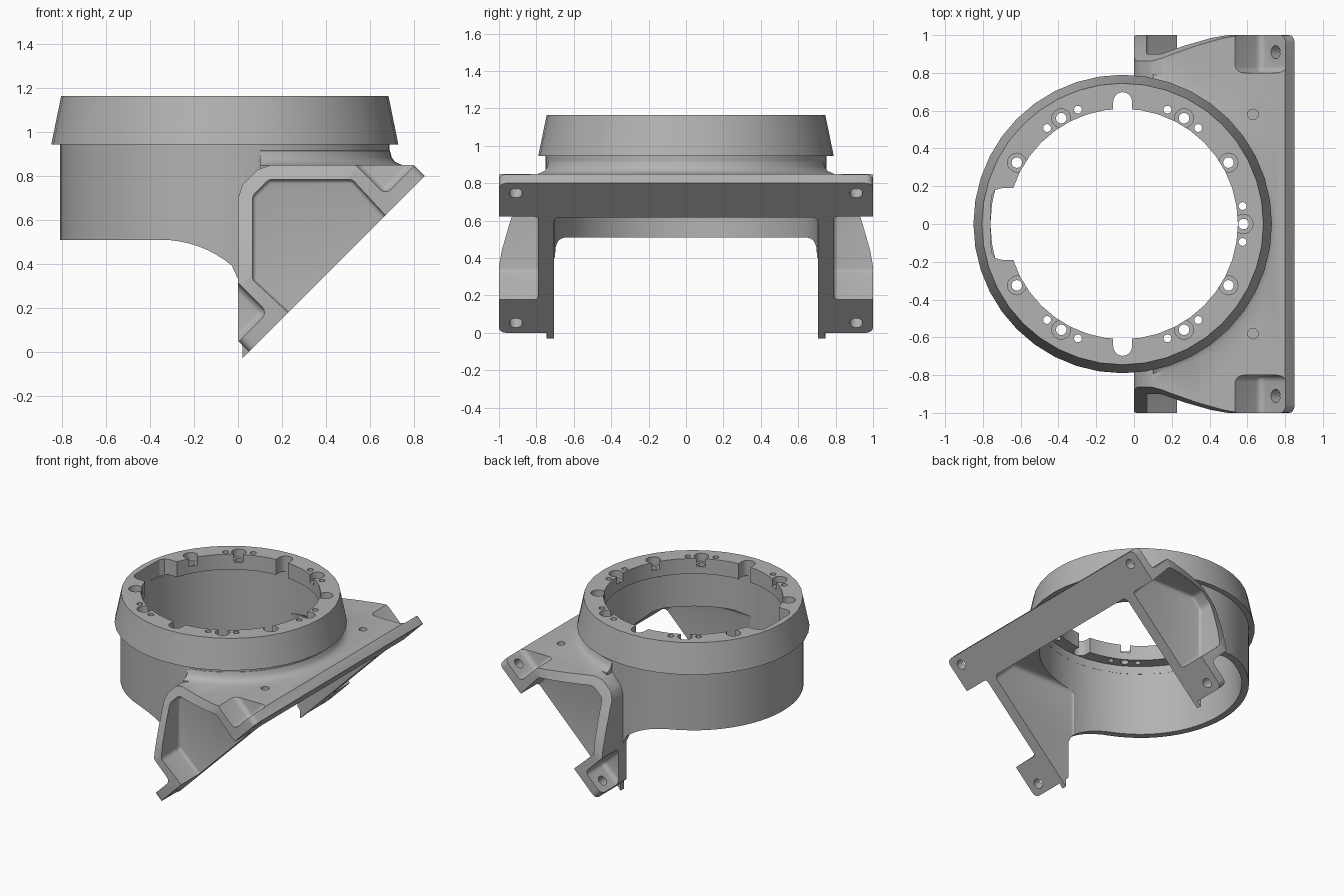
import bpy
import bmesh
from math import sin, cos, pi, sqrt
from mathutils import Vector

cube = bpy.data.objects.get("Cube")
if cube:
    bpy.data.objects.remove(cube, do_unlink=True)

metal = bpy.data.materials.new("cast_grey")
metal.use_nodes = True
GREY = (0.45, 0.45, 0.45, 1)
metal.diffuse_color = GREY
metal.node_tree.nodes["Principled BSDF"].inputs["Base Color"].default_value = GREY

CX = -0.06      # ring centre
R2 = sqrt(2)


# Frames: each maps (u, v, depth) to x, y, z
def side_frame(u, v, w):
    return Vector((u, w, v))


def plan_frame(u, v, w):
    return Vector((u, v, w))


def slanted(s, y, d):
    """s runs up the 45 degree mounting plane, d is height above it."""
    return Vector(((R2 * (s - d) + 0.05) / 2, y, (R2 * (s + d) - 0.05) / 2))


def slant_section(d, y, s):
    return slanted(s, y, d)


def finish(name, bm):
    bmesh.ops.recalc_face_normals(bm, faces=bm.faces[:])
    mesh = bpy.data.meshes.new(name)
    bm.to_mesh(mesh)
    bm.free()
    mesh.materials.append(metal)
    obj = bpy.data.objects.new(name, mesh)
    bpy.context.collection.objects.link(obj)
    return obj


def prism(name, pts, lo, hi, frame, bevel=0, sides_only=False):
    bm = bmesh.new()
    a = [bm.verts.new(frame(u, v, lo)) for u, v in pts]
    b = [bm.verts.new(frame(u, v, hi)) for u, v in pts]
    bm.faces.new(a)
    bm.faces.new(b)
    rails = []
    for i in range(len(pts)):
        j = (i + 1) % len(pts)
        bm.faces.new((a[i], a[j], b[j], b[i]))
        rails.append(bm.edges.get((a[i], b[i])))
    bmesh.ops.recalc_face_normals(bm, faces=bm.faces[:])
    if bevel:
        bmesh.ops.bevel(bm, geom=rails if sides_only else bm.edges[:], offset=bevel,
                        segments=4, profile=0.5, affect='EDGES')
    return finish(name, bm)


def rect(u0, u1, v0, v1):
    return [(u0, v0), (u1, v0), (u1, v1), (u0, v1)]


def circle(x, y, r, n):
    return [(x + r * cos(2 * pi * i / n), y + r * sin(2 * pi * i / n)) for i in range(n)]


def revolve(name, profile, n):
    bm = bmesh.new()
    rings = [[bm.verts.new((CX + r * cos(2 * pi * i / n), r * sin(2 * pi * i / n), z))
              for i in range(n)] for r, z in profile]
    for k, ring in enumerate(rings):
        nxt = rings[(k + 1) % len(rings)]
        for i in range(n):
            j = (i + 1) % n
            bm.faces.new((ring[i], ring[j], nxt[j], nxt[i]))
    return finish(name, bm)


def boolean(target, tool, op='DIFFERENCE'):
    mod = target.modifiers.new("bool", 'BOOLEAN')
    mod.operation = op
    mod.solver = 'EXACT'
    mod.object = tool
    bpy.context.view_layer.objects.active = target
    bpy.ops.object.modifier_apply(modifier=mod.name)
    bpy.data.objects.remove(tool, do_unlink=True)


# Wedge bracket: rounded block trimmed by its side profile and waisted outline
S0, S1 = 0.05 / R2, 1.65 / R2
housing = prism("bracket_housing", rect(S0, S1, -1, 1), -0.05, 0.75, slanted, 0.04, True)
profile = [(0, -0.3), (0, 0.70), (0.02, 0.76), (0.09, 0.83), (0.15, 0.85), (1.1, 0.85), (1.1, -0.3)]
boolean(housing, prism("trim", profile, -1.2, 1.2, side_frame), 'INTERSECT')
waist = [(-0.1, 1.02), (0.2, 1.02), (0.24, 1), (0.3, 0.985), (0.4, 0.945), (0.5, 0.895),
         (0.58, 0.85), (0.8, 0.76)]
outline = waist + [(d, -y) for d, y in reversed(waist)]
boolean(housing, prism("trim", outline, -0.5, 1.8, slant_section), 'INTERSECT')

# Side pockets, bolt pads and bolt holes on both sides
pocket = [(0.065, 0.33), (0.33, 0.085), (0.765, 0.52), (0.52, 0.785), (0.14, 0.785), (0.065, 0.71)]
for side in (-1, 1):
    lo, hi = sorted((0.79 * side, 1.3 * side))
    boolean(housing, prism("cut", pocket, lo, hi, side_frame, 0.02))
    lo, hi = sorted((0.8 * side, 1.3 * side))
    for s_lo, s_hi, s_bolt in ((0.98, 1.4, 1.092), (-0.2, 0.222, 0.11)):
        boolean(housing, prism("cut", rect(s_lo, s_hi, lo, hi), 0.067, 0.5, slanted, 0.035))
        boolean(housing, prism("cut", circle(s_bolt, 0.91 * side, 0.035, 20), -0.2, 0.2, slanted))

# Cylindrical body with a lower edge that sweeps down into the bracket
body = prism("body", circle(CX, 0, 0.75, 64), -0.1, 1.0, plan_frame)
sweep = [(-0.35 + 0.5 * sin(a), 0.01 + 0.5 * cos(a)) for a in [i * pi / 36 for i in range(9)]]
skirt = [(-1, 0.51)] + sweep + [(0.01, 0.31), (0.03, -0.3), (1, -0.3), (1, 1.2), (-1, 1.2)]
boolean(body, prism("trim", skirt, -1, 1, side_frame), 'INTERSECT')
boolean(housing, body, 'UNION')

# Fillet between shelf and body
fillet = revolve("fillet", [(0.735, 0.925), (0.752, 0.915), (0.76, 0.885), (0.775, 0.865),
                            (0.81, 0.849), (0.81, 0.81), (0.735, 0.81)], 64)
boolean(fillet, prism("trim", rect(0.1, 1, -1, 1), 0.5, 1.2, plan_frame), 'INTERSECT')
boolean(housing, fillet, 'UNION')

# Flat mounting plane, main bore and open throat between the legs
boolean(housing, prism("cut", rect(-1, 2, -1.5, 1.5), -1.5, 0, slanted))
boolean(housing, prism("cut", circle(CX, 0, 0.70, 64), -0.4, 1.2, plan_frame))
throat = [(-0.06, -0.4), (0.9, -0.4), (0.9, 0.385), (0.52, 0.765), (-0.06, 0.765)]
boolean(housing, prism("cut", throat, -0.707, 0.707, side_frame, 0.035))

# Blind holes in the shelf
for side in (-1, 1):
    boolean(housing, prism("cut", circle(0.63, 0.58 * side, 0.028, 16), 0.79, 1, plan_frame))

# Tapered flange ring with inner lip
flange = revolve("flange_ring", [(0.61, 1.05), (0.61, 1.165), (0.745, 1.165), (0.79, 0.945),
                                 (0.73, 0.945), (0.73, 0.99), (0.70, 0.99), (0.70, 1.05)], 40)


def flange_cut(pts, z0):
    boolean(flange, prism("cut", pts, z0, 1.3, plan_frame))


# Wide notch and two round-ended notches in the lip
half = [(-0.5, 0.19), (-0.70, 0.19), (-0.735, 0.18), (-0.755, 0.15)]
flange_cut(half + [(-0.76, 0)] + [(x, -y) for x, y in reversed(half)], 1.045)
for side in (-1, 1):
    arc = [(CX + 0.05 * cos(i * pi / 8), side * (0.648 + 0.05 * sin(i * pi / 8))) for i in range(9)]
    flange_cut(arc + [(CX - 0.05, 0.5 * side), (CX + 0.05, 0.5 * side)], 1.045)

# Counterbored bolt holes and small pin holes
for dx, y in ((0.56, 0.325), (0.325, 0.56)):
    for sx in (-1, 1):
        for sy in (-1, 1):
            flange_cut(circle(CX + sx * dx, sy * y, 0.05, 20), 1.105)
            flange_cut(circle(CX + sx * dx, sy * y, 0.028, 16), 0.9)
flange_cut(circle(0.58, 0, 0.05, 20), 1.105)
flange_cut(circle(0.58, 0, 0.028, 16), 0.9)
for sy in (-1, 1):
    flange_cut(circle(0.575, 0.095 * sy, 0.021, 12), 0.9)
    for dx, y in ((0.4, 0.508), (0.237, 0.605)):
        for sx in (-1, 1):
            flange_cut(circle(CX + sx * dx, sy * y, 0.021, 12), 0.9)

# Smooth shading with sharp edges kept
for obj in (housing, flange):
    bpy.ops.object.select_all(action='DESELECT')
    obj.select_set(True)
    bpy.context.view_layer.objects.active = obj
    bpy.ops.object.shade_smooth_by_angle(angle=pi / 6)
